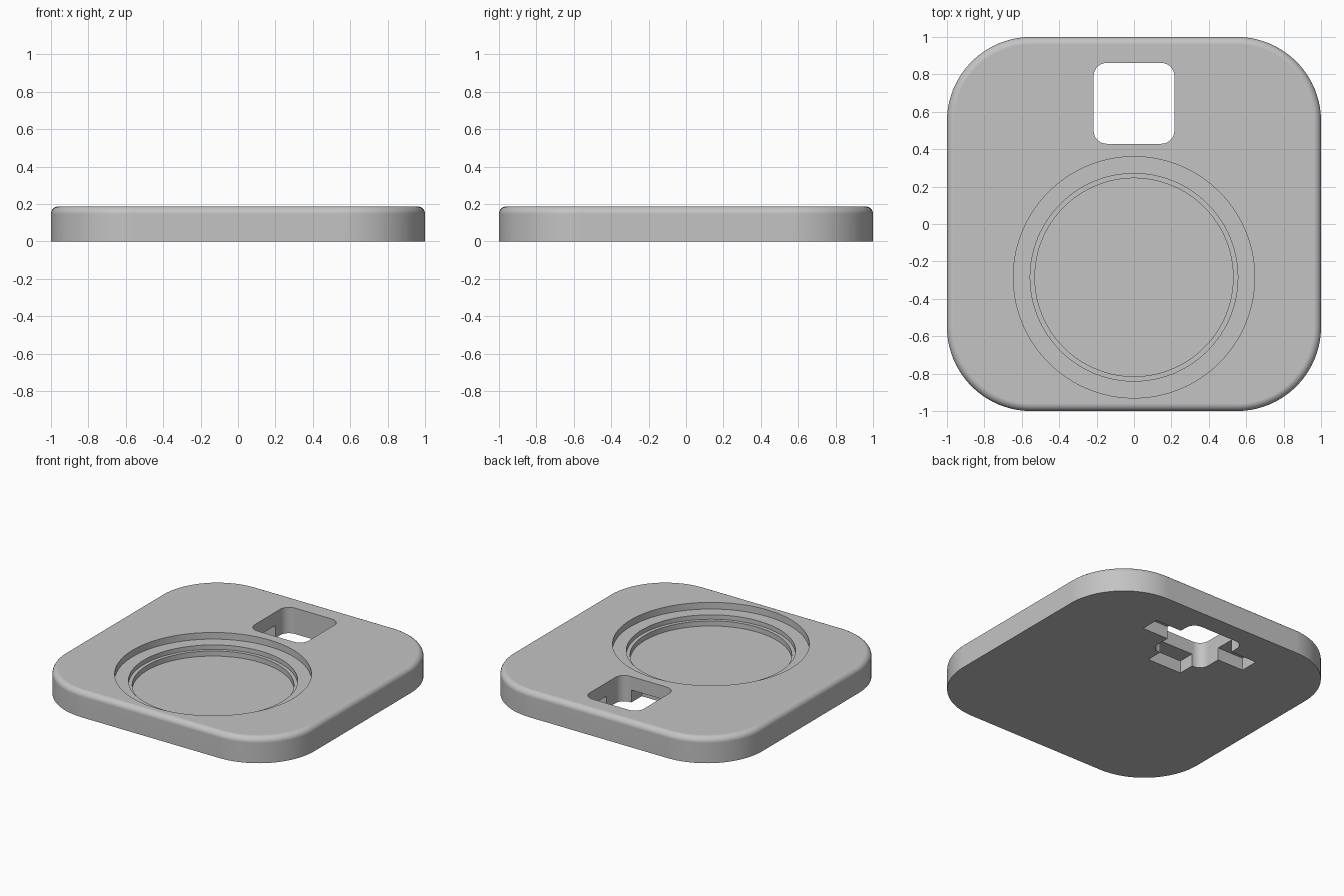
import bpy, bmesh
from math import sin, cos, pi

if "Cube" in bpy.data.objects:
    bpy.data.objects.remove(bpy.data.objects["Cube"])

HEIGHT = 0.187
CENTRE_Y = -0.285   # round recess
HOLE_Y = 0.645      # square window


def rounded_rect(hx, hy, r, cx=0, cy=0, steps=20):
    """Outline of a rectangle with arc corners, counter-clockwise."""
    pts = []
    for q, (sx, sy) in enumerate([(1, 1), (-1, 1), (-1, -1), (1, -1)]):
        for i in range(steps + 1):
            a = (q + i / steps) * pi / 2
            pts.append((cx + sx * (hx - r) + r * cos(a),
                        cy + sy * (hy - r) + r * sin(a)))
    return pts


def circle(r, cy, n=128):
    return [(r * cos(2 * pi * i / n), cy + r * sin(2 * pi * i / n)) for i in range(n)]


def loft(name, layers):
    """Closed solid through stacked (outline, z) layers."""
    bm = bmesh.new()
    rings = [[bm.verts.new((x, y, z)) for x, y in pts] for pts, z in layers]
    n = len(rings[0])
    for a, b in zip(rings, rings[1:]):
        for i in range(n):
            j = (i + 1) % n
            bm.faces.new((a[i], a[j], b[j], b[i]))
    bm.faces.new(rings[0][::-1])
    bm.faces.new(rings[-1])
    bmesh.ops.recalc_face_normals(bm, faces=bm.faces)
    mesh = bpy.data.meshes.new(name)
    bm.to_mesh(mesh)
    bm.free()
    obj = bpy.data.objects.new(name, mesh)
    bpy.context.collection.objects.link(obj)
    return obj


def box(name, x0, x1, y0, y1, z0, z1):
    pts = [(x0, y0), (x1, y0), (x1, y1), (x0, y1)]
    return loft(name, [(pts, z0), (pts, z1)])


# Slab with a rounded upper rim
RIM = 0.04
layers = [(rounded_rect(1, 1, 0.45), 0)]
for i in range(9):
    a = i / 8 * pi / 2
    inset = RIM * (1 - cos(a))
    layers.append((rounded_rect(1 - inset, 1 - inset, 0.45 - inset),
                   HEIGHT - RIM + RIM * sin(a)))
slab = loft("base_slab", layers)

# Stepped round recess: three nested discs cut to increasing depth
cutters = []
for r, depth in [(0.645, 0.048), (0.555, 0.08), (0.53, 0.117)]:
    ring = circle(r, CENTRE_Y)
    cutters.append(loft("recess_cutter", [(ring, HEIGHT - depth), (ring, HEIGHT + 0.1)]))

# Through window with rounded corners
window = rounded_rect(0.216, 0.216, 0.07, 0, HOLE_Y, 8)
cutters.append(loft("window_cutter", [(window, -0.1), (window, HEIGHT + 0.1)]))

# Slots on the underside: one across the window, one toward the front
cutters.append(box("cross_slot_cutter", -0.425, 0.425, 0.6, 0.735, -0.1, 0.09))
cutters.append(box("front_slot_cutter", -0.137, 0.137, 0.31, 0.6, -0.1, 0.09))

for c in cutters:
    c.hide_render = True
    mod = slab.modifiers.new(c.name, "BOOLEAN")
    mod.operation = "DIFFERENCE"
    mod.solver = "EXACT"
    mod.object = c

# Bake the cuts and drop the cutters
graph = bpy.context.evaluated_depsgraph_get()
baked = bpy.data.meshes.new_from_object(slab.evaluated_get(graph))
slab.modifiers.clear()
slab.data = baked
for c in cutters:
    bpy.data.objects.remove(c)

# One grey material
grey = bpy.data.materials.new("plain_grey")
grey.use_nodes = True
colour = (0.55, 0.55, 0.55, 1)
grey.diffuse_color = colour
grey.node_tree.nodes["Principled BSDF"].inputs["Base Color"].default_value = colour
baked.materials.clear()
baked.materials.append(grey)

# Smooth rounds, crisp edges, flat faces kept flat
bpy.ops.object.select_all(action="DESELECT")
slab.select_set(True)
bpy.context.view_layer.objects.active = slab
bpy.ops.object.shade_smooth_by_angle(angle=pi / 6)
weighted = slab.modifiers.new("flat_faces", "WEIGHTED_NORMAL")
weighted.keep_sharp = True
